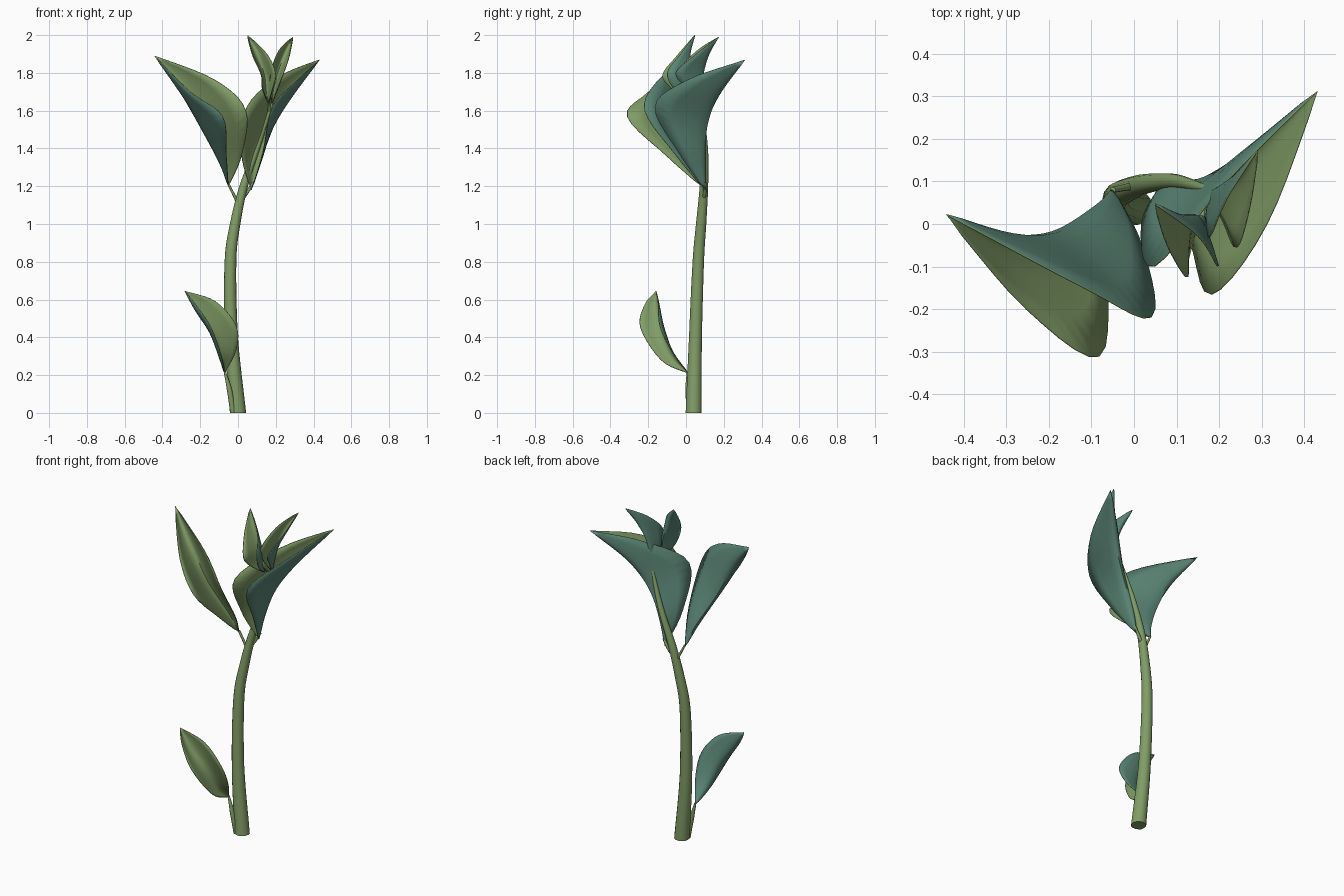
import bpy
import bmesh
from math import cos, sin, pi
from mathutils import Vector

cube = bpy.data.objects.get("Cube")
if cube:
    bpy.data.objects.remove(cube, do_unlink=True)


def make_material(name, color):
    mat = bpy.data.materials.new(name)
    mat.use_nodes = True
    mat.diffuse_color = color
    mat.node_tree.nodes["Principled BSDF"].inputs["Base Color"].default_value = color
    return mat


leaf_green = make_material("leaf green", (0.22, 0.335, 0.135, 1))
underside_teal = make_material("underside teal", (0.105, 0.235, 0.18, 1))


def spline(points, steps):
    """Smooth path through the given points."""
    pts = [Vector(p) for p in points]
    pts = [pts[0] * 2 - pts[1]] + pts + [pts[-1] * 2 - pts[-2]]
    path = []
    for a, b, c, d in zip(pts, pts[1:], pts[2:], pts[3:]):
        for k in range(steps):
            t = k / steps
            path.append(b + (c - a) * (t / 2)
                        + (a * 2 - b * 5 + c * 4 - d) * (t * t / 2)
                        + (b * 3 - a - c * 3 + d) * (t ** 3 / 2))
    path.append(pts[-2])
    return path


def finish(bm, name, materials):
    mesh = bpy.data.meshes.new(name)
    bm.to_mesh(mesh)
    bm.free()
    obj = bpy.data.objects.new(name, mesh)
    bpy.context.collection.objects.link(obj)
    for mat in materials:
        mesh.materials.append(mat)
    bpy.ops.object.select_all(action="DESELECT")
    obj.select_set(True)
    bpy.context.view_layer.objects.active = obj
    bpy.ops.object.shade_smooth_by_angle(angle=pi / 3)
    return obj


def tube(name, points, radii, sides=14, steps=5):
    """Tapered round stalk with level ends."""
    path = spline(points, steps)
    bm = bmesh.new()
    rings = []
    for i, p in enumerate(path):
        k = min(i // steps, len(radii) - 2)
        r = radii[k] + (radii[k + 1] - radii[k]) * (i / steps - k)
        ring = [2 * pi * n / sides for n in range(sides)]
        rings.append([bm.verts.new(p + Vector((cos(a), sin(a), 0)) * r) for a in ring])
    for low, high in zip(rings, rings[1:]):
        for n in range(sides):
            m = (n + 1) % sides
            bm.faces.new((low[n], low[m], high[m], high[n]))
    bm.faces.new(rings[0][::-1])
    bm.faces.new(rings[-1])
    return finish(bm, name, [leaf_green])


def leaf(name, base, tip, left, middle, right, across=10, steps=5):
    """Trough-shaped blade between two edges and a midrib, teal outside."""
    lines = [spline([base, *line, tip], steps) for line in (left, middle, right)]
    bm = bmesh.new()
    rows = []
    for a, m, b in zip(*lines):
        row = []
        for j in range(across + 1):
            s = j / across
            p = a * ((1 - s) * (1 - 2 * s)) + m * (4 * s * (1 - s)) + b * (s * (2 * s - 1))
            row.append(bm.verts.new(p))
        rows.append(row)
    for low, high in zip(rows, rows[1:]):
        for j in range(across):
            bm.faces.new((low[j], low[j + 1], high[j + 1], high[j]))
    bmesh.ops.remove_doubles(bm, verts=bm.verts, dist=0.0005)
    obj = finish(bm, name, [leaf_green, underside_teal])
    skin = obj.modifiers.new("thickness", "SOLIDIFY")
    skin.thickness = 0.004
    skin.offset = -1
    skin.material_offset = 1
    return obj


# Main stem and leaf stalks
tube("stem",
     [(0, .04, 0), (-.035, .05, .4), (-.04, .065, .8), (-.015, .08, 1),
      (.03, .095, 1.2), (.1, .1, 1.4), (.18, .08, 1.64)],
     [.043, .035, .031, .028, .023, .017, .008])
tube("lower_stalk", [(-.025, .02, 0), (-.045, .01, .12), (-.07, .01, .22)],
     [.016, .014, .006])
tube("right_stalk", [(0, .09, 1.11), (-.025, .085, 1.16), (-.05, .08, 1.21)],
     [.01, .008, .007], sides=8)
tube("left_stalk", [(.03, .095, 1.14), (.05, .1, 1.17), (.08, .1, 1.22)],
     [.01, .01, .008], sides=8)
tube("bud_stalk", [(.165, .085, 1.59), (.165, .06, 1.63), (.16, .02, 1.67)],
     [.009, .007, .005], sides=8)

# Large leaves
leaf("right_leaf", (-.05, .08, 1.2), (-.44, .02, 1.89),
     [(-.06, -.1, 1.36), (-.08, -.31, 1.57), (-.25, -.2, 1.7)],
     [(-.09, .04, 1.32), (-.19, -.02, 1.51), (-.3, -.025, 1.71)],
     [(.02, -.06, 1.37), (.04, -.22, 1.6), (-.12, -.15, 1.76)])
leaf("left_leaf", (.07, .1, 1.18), (.43, .31, 1.87),
     [(.02, 0, 1.38), (.05, -.1, 1.62), (.22, .1, 1.78)],
     [(.11, .1, 1.35), (.18, .11, 1.52), (.28, .17, 1.68)],
     [(.13, -.04, 1.38), (.18, -.165, 1.62), (.31, 0, 1.76)])
leaf("lower_leaf", (-.07, .01, .21), (-.28, -.16, .645),
     [(-.08, -.13, .28), (-.14, -.24, .45), (-.22, -.22, .57)],
     [(-.09, -.07, .3), (-.13, -.12, .42), (-.21, -.15, .54)],
     [(-.01, -.08, .33), (-.01, -.14, .46), (-.12, -.15, .59)])

# Young leaves at the top
leaf("front_young_leaf", (.16, .03, 1.64), (.05, .045, 2),
     [(.13, -.08, 1.72), (.125, -.125, 1.79), (.08, -.05, 1.89)],
     [(.15, .01, 1.7), (.14, .02, 1.79), (.1, .02, 1.9)],
     [(.18, -.06, 1.71), (.195, -.1, 1.8), (.15, -.03, 1.9)])
leaf("back_young_leaf", (.18, .07, 1.64), (.29, .17, 1.99),
     [(.17, 0, 1.73), (.18, -.03, 1.82), (.22, .06, 1.92)],
     [(.19, .08, 1.72), (.21, .09, 1.8), (.25, .12, 1.9)],
     [(.21, 0, 1.72), (.24, -.055, 1.8), (.27, .04, 1.89)])
